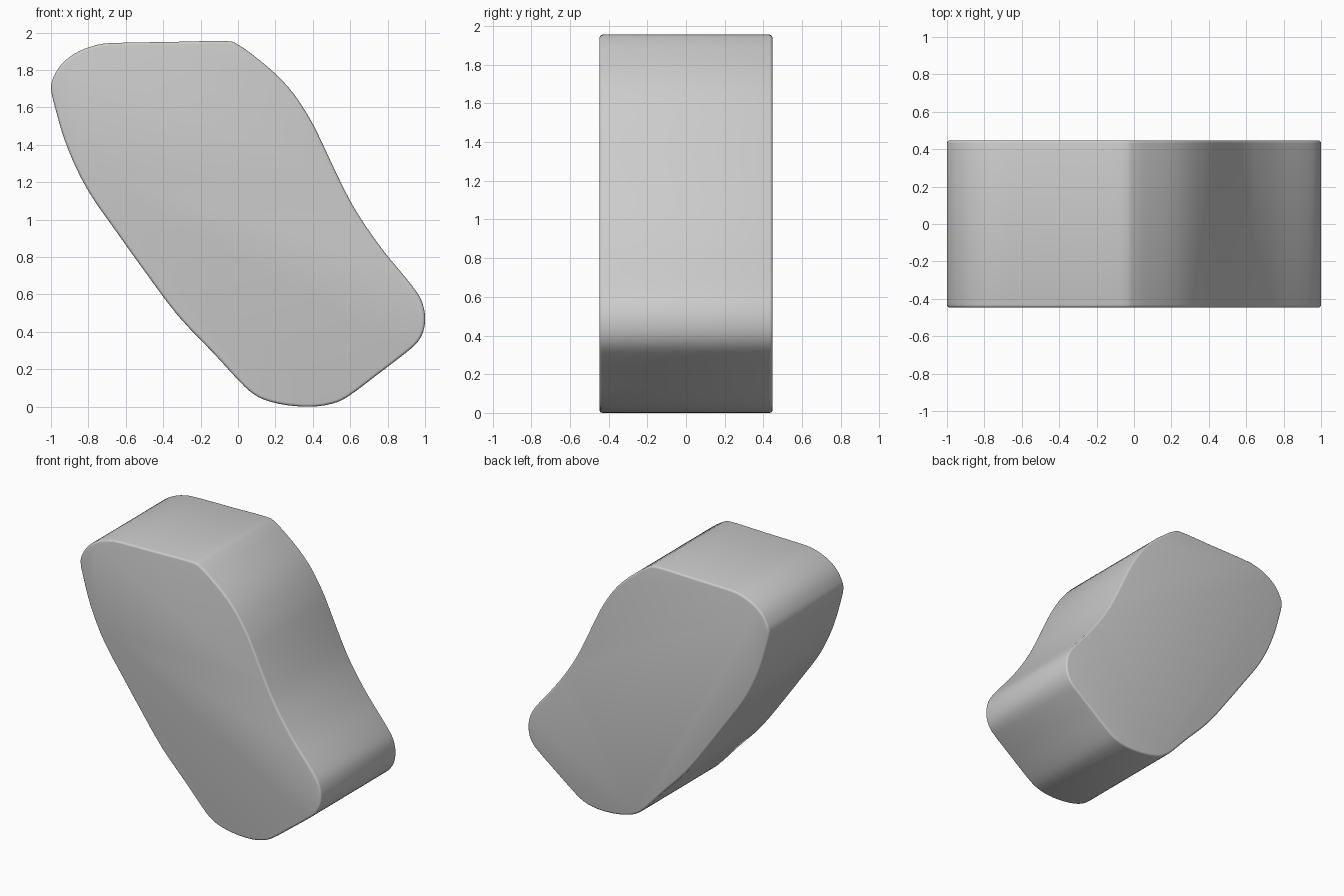
import bpy, bmesh
from math import radians
from mathutils import Vector

if "Cube" in bpy.data.objects:
    bpy.data.objects.remove(bpy.data.objects["Cube"])

HALF_DEPTH = 0.447

# Outline of the leaning block in x, z (clockwise from the top right shoulder)
outline = [Vector(p) for p in [
    (-0.07, 1.955), (0.0, 1.935), (0.08, 1.88), (0.2, 1.78), (0.3, 1.67),
    (0.39, 1.53), (0.45, 1.41), (0.52, 1.26), (0.6, 1.10), (0.68, 0.97),
    (0.78, 0.83), (0.9, 0.685), (0.97, 0.59), (0.995, 0.52), (1.0, 0.46),
    (0.99, 0.4), (0.96, 0.345), (0.9, 0.29), (0.75, 0.175), (0.59, 0.055),
    (0.5, 0.015), (0.39, 0.0), (0.26, 0.008), (0.14, 0.037), (0.06, 0.085),
    (-0.02, 0.165), (-0.13, 0.285), (-0.32, 0.485), (-0.5, 0.725),
    (-0.65, 0.935), (-0.78, 1.12), (-0.86, 1.265), (-0.925, 1.42),
    (-0.97, 1.57), (-1.0, 1.7), (-0.98, 1.775), (-0.93, 1.845),
    (-0.85, 1.9), (-0.75, 1.935), (-0.64, 1.945), (-0.35, 1.95)]]


def smooth_loop(pts, steps):
    """Closed Catmull-Rom spline through the points."""
    result, n = [], len(pts)
    for i in range(n):
        a, b, c, d = (pts[(i + k) % n] for k in (-1, 0, 1, 2))
        for s in range(steps):
            t = s / steps
            result.append(0.5 * (2 * b + (c - a) * t
                                 + (2 * a - 5 * b + 4 * c - d) * t ** 2
                                 + (3 * b - a - 3 * c + d) * t ** 3))
    return result


# Extruded block with small rounded rims
bm = bmesh.new()
verts = [bm.verts.new((p.x, -HALF_DEPTH, p.y)) for p in smooth_loop(outline, 3)]
face = bm.faces.new(verts)
ext = bmesh.ops.extrude_face_region(bm, geom=[face])
moved = [g for g in ext["geom"] if isinstance(g, bmesh.types.BMVert)]
bmesh.ops.translate(bm, verts=moved, vec=(0, 2 * HALF_DEPTH, 0))
bmesh.ops.recalc_face_normals(bm, faces=bm.faces)
rims = [e for e in bm.edges if any(len(f.verts) > 4 for f in e.link_faces)]
bmesh.ops.bevel(bm, geom=rims, offset=0.015, segments=3, profile=0.5,
                affect='EDGES', clamp_overlap=True)
mesh = bpy.data.meshes.new("leaning_block")
bm.to_mesh(mesh)
bm.free()
block = bpy.data.objects.new("leaning_block", mesh)
bpy.context.collection.objects.link(block)
bpy.context.view_layer.objects.active = block
block.select_set(True)
bpy.ops.object.shade_smooth_by_angle(angle=radians(40))
